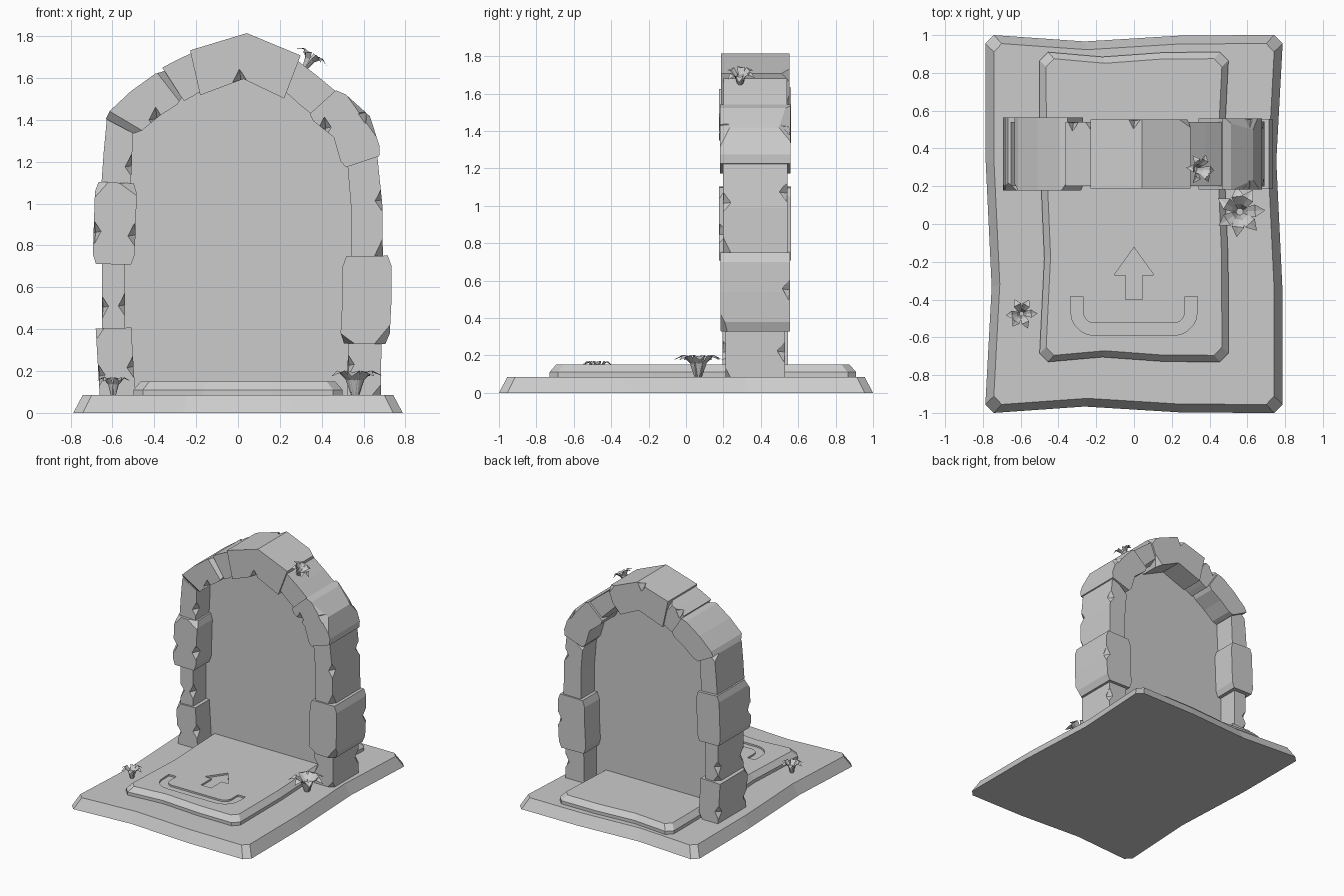
import bpy, bmesh, math, random
from mathutils import Vector, Matrix

if "Cube" in bpy.data.objects:
    bpy.data.objects.remove(bpy.data.objects["Cube"])

random.seed(4)


def finish(name, bm, hidden=False):
    bmesh.ops.recalc_face_normals(bm, faces=bm.faces[:])
    me = bpy.data.meshes.new(name)
    bm.to_mesh(me)
    bm.free()
    ob = bpy.data.objects.new(name, me)
    bpy.context.collection.objects.link(ob)
    ob.hide_render = hidden
    ob.hide_set(hidden)
    return ob


def loft(rings):
    bm = bmesh.new()
    vs = [[bm.verts.new(p) for p in r] for r in rings]
    n = len(vs[0])
    for a, b in zip(vs, vs[1:]):
        for i in range(n):
            bm.faces.new((a[i], a[(i + 1) % n], b[(i + 1) % n], b[i]))
    bm.faces.new(vs[0])
    bm.faces.new(vs[-1])
    bmesh.ops.recalc_face_normals(bm, faces=bm.faces[:])
    return bm


def cut(ob, cutter):
    m = ob.modifiers.new("cut", 'BOOLEAN')
    m.object = cutter
    m.operation = 'DIFFERENCE'
    m.solver = 'EXACT'


# worn rectangular slab: clipped corners, gently wavy sides, sloped rim
def slab(name, hx, hy, cy, wave, levels):
    def side(h, length):
        # points along one side as (along, out), with the corner clip at both ends
        ends = length - .045
        return [(-ends, h)] + [(s * length / 3, h - wave * (1.1 - s)) for s in (-1, 1)] + [(ends, h)]

    back, right = side(hy, hx), side(hx, hy)
    pts = back + [(o, -a) for a, o in right]
    pts += [(a, -o) for a, o in reversed(back)] + [(-o, a) for a, o in right]
    return finish(name, loft([[(x * (1 - i / hx), cy + y * (1 - i / hy), z)
                               for x, y in pts] for z, i in levels]))


slab("base_slab", .787, 1, 0, .016, [(0, 0), (.085, .045)])
step = slab("step_slab", .5, .82, .09, .012, [(.07, 0), (.11, 0), (.15, .035)])


# engraved arrow and rounded bracket in the step
def engrave(name, half):
    pts = half + [(-x, y) for x, y in reversed(half)]
    cut(step, finish(name, loft([[(x, y, z) for x, y in pts] for z in (.137, .2)]), True))


engrave("arrow_cutter", [(.001, -.125), (.105, -.27), (.045, -.27), (.045, -.4)])


def bend(r):
    arc = [(.21 + r * math.cos(t), -.465 - r * math.sin(t))
           for t in [i * math.pi / 10 for i in range(6)]]
    return [(.21 + r, -.385)] + arc


engrave("bracket_cutter", bend(.06)[::-1] + bend(.125))

# arch: joints along the middle line, then one stone between each pair
joints = [Vector(p) for p in [
    (-.575, .07), (-.595, .405), (-.595, .71), (-.582, 1.1), (-.565, 1.37), (-.31, 1.57),
    (-.205, 1.625), (.26, 1.605), (.405, 1.485), (.595, 1.2), (.617, .75), (.605, .33),
    (.603, .07)]]
# name, width, depth, outward bow
courses = [("left_foot", .17, .35, 0), ("left_lower", .11, .32, 0), ("left_middle", .2, .385, 0),
           ("left_upper", .14, .34, 0), ("left_shoulder", .18, .385, .01),
           ("left_crown", .19, .34, 0), ("keystone", .22, .365, .09),
           ("right_crown", .16, .34, 0), ("right_shoulder", .2, .375, .05),
           ("right_upper", .15, .345, .01), ("right_middle", .235, .37, .005),
           ("right_foot", .16, .32, 0)]
MID_Y = .37


def normal(i):
    a = joints[i] - joints[max(i - 1, 0)]
    b = joints[min(i + 1, len(joints) - 1)] - joints[i]
    t = (a.normalized() + b.normalized()).normalized()
    return Vector((-t.y, t.x))


def chip(bm, count):
    # knock off protruding corners with slanted planes
    corners = [v.co.copy() for v in bm.verts]
    mid = sum(corners, Vector()) / len(corners)
    random.shuffle(corners)
    for c in corners:
        d = Vector([math.copysign(random.uniform(.4, 1), k) for k in c - mid]).normalized()
        if count and d.dot(c) >= max(d.dot(v.co) for v in bm.verts) - 1e-5:
            r = bmesh.ops.bisect_plane(bm, geom=bm.verts[:] + bm.edges[:] + bm.faces[:],
                                       plane_co=c - d * .027, plane_no=d, clear_outer=True)
            bmesh.ops.holes_fill(bm, sides=0, edges=[
                e for e in r['geom_cut'] if isinstance(e, bmesh.types.BMEdge)])
            count -= 1


stones, notch_bm = [], bmesh.new()
for i, (name, width, depth, bow) in enumerate(courses):
    big = width > .17 and name not in ("keystone", "left_crown")
    stations = [0, .12, .5, .88, 1] if big else [0, .5, 1]
    outer, inner = [], []
    for t in stations:
        n = normal(i).lerp(normal(i + 1), t).normalized()
        c = joints[i].lerp(joints[i + 1], t) + n * bow * (1 - abs(2 * t - 1))
        w = width / 2 * (.84 if big and t in (0, 1) else 1)
        outer.append(c + n * w)
        inner.append(c - n * w)
    ring = outer + inner[::-1]
    y0, y1 = MID_Y - depth / 2, MID_Y + depth / 2
    bm = loft([[(p.x, y, p.y) for p in ring] for y in (y0, y1)])
    chip(bm, 1 if depth < .345 else 2)
    stones.append(finish(name + "_stone", bm))
    # diamond notches broken out of the front and back edges
    for row, y in ((outer, y0), (inner, y0), (outer, y1)):
        if random.random() < .6:
            p = row[0].lerp(row[len(row) // 2], random.uniform(.6, .95))
            ext = Vector((.032, .05, .06))
            vs = []
            for s in (1, -1):
                for k in range(3):
                    q = Vector((p.x, y, p.y))
                    q[k] += s * ext[k]
                    q[k - 1] += s * .006
                    vs.append(notch_bm.verts.new(q))
            bmesh.ops.convex_hull(notch_bm, input=vs)
notches = finish("notch_cutter", notch_bm, True)
for s in stones:
    cut(s, notches)

# flat portal sheet filling the arch
bm = bmesh.new()
sheet = joints[:7] + [Vector((.02, 1.67))] + joints[7:]
bm.faces.new([bm.verts.new((p.x, MID_Y, p.y)) for p in sheet])
finish("portal_sheet", bm)


# leafy tufts with folded, curling leaves
def plant(name, loc, size, height, leaves=6, tilt=0):
    bm = bmesh.new()
    ribs = [(.12, 0, .1), (.3, .65, .17), (.6, 1, .25), (1, .82, 0)]  # reach, rise, half width
    for k in range(leaves):
        a = k * math.tau / leaves + random.uniform(-.15, .15)
        rot = Matrix.Rotation(a, 3, 'Z')
        rows = []
        for r, h, w in ribs:
            rows.append([bm.verts.new(rot @ Vector((r * size, s * w * size,
                                                    (h + .06 * abs(s)) * height)))
                         for s in ((-1, 0, 1) if w else (0,))])
        for p, q in zip(rows, rows[1:]):
            for i in (0, 1):
                bm.faces.new([p[i], p[i + 1]] + q[i:i + 2][::-1] if len(q) == 3
                             else [p[i], p[i + 1], q[0]])
    ob = finish(name, bm)
    ob.location = loc
    ob.rotation_euler.y = tilt


plant("right_plant", (.56, .065, .08), .135, .115, 7)
plant("left_plant", (-.595, -.475, .08), .085, .085)
plant("arch_plant", (.315, .29, 1.64), .085, .085, 6, math.radians(30))
